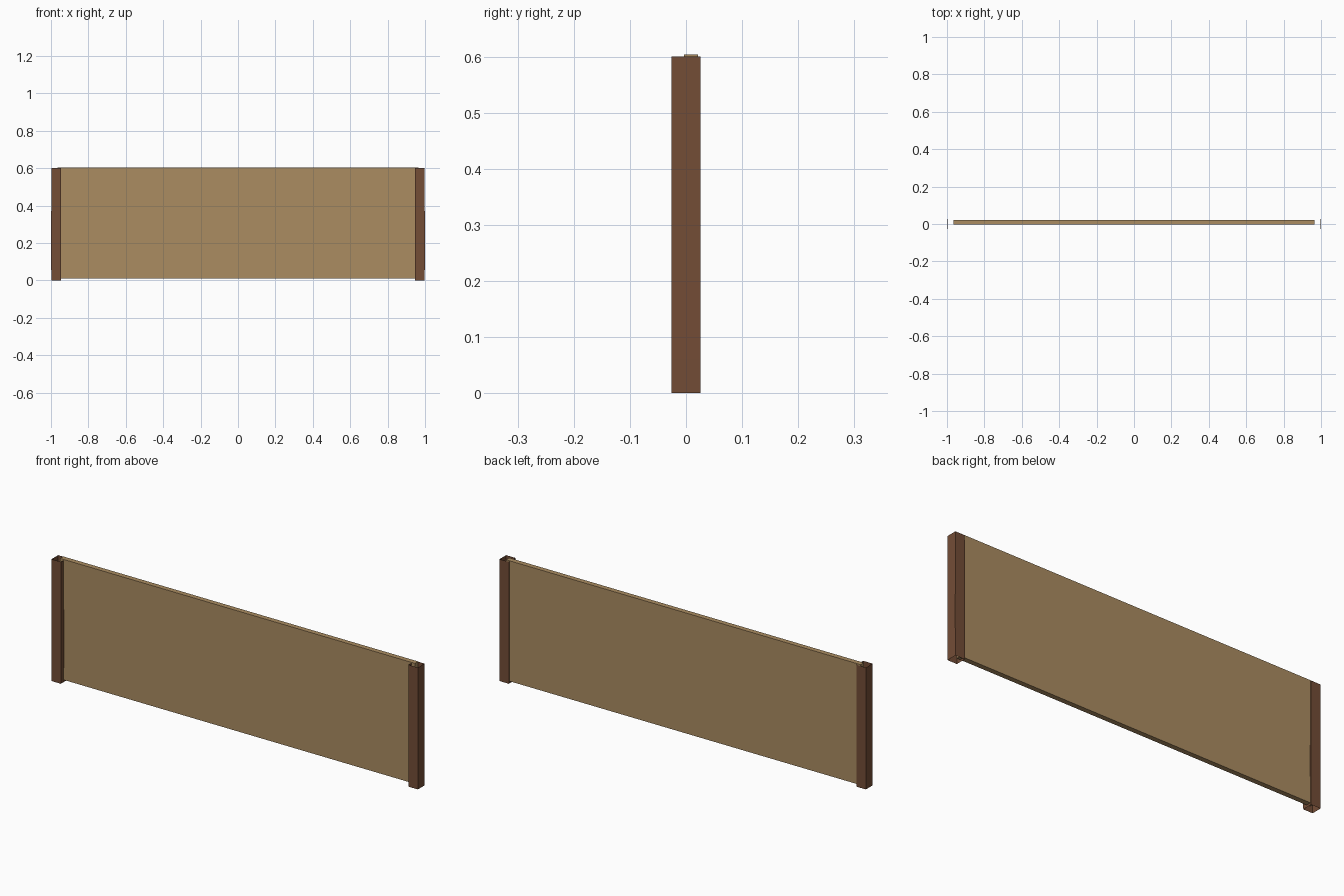
import bpy, bmesh

if "Cube" in bpy.data.objects:
    bpy.data.objects.remove(bpy.data.objects["Cube"])

def material(name, rgb):
    m = bpy.data.materials.new(name)
    m.diffuse_color = (*rgb, 1)
    m.use_nodes = True
    m.node_tree.nodes["Principled BSDF"].inputs["Base Color"].default_value = m.diffuse_color
    return m

panel_wood = material("tan panel wood", (0.405, 0.262, 0.120))
post_wood = material("dark post wood", (0.172, 0.074, 0.037))

def make_object(name, bm, mat):
    bmesh.ops.recalc_face_normals(bm, faces=bm.faces)
    me = bpy.data.meshes.new(name)
    bm.to_mesh(me)
    bm.free()
    me.materials.append(mat)
    ob = bpy.data.objects.new(name, me)
    bpy.context.collection.objects.link(ob)
    return ob

# Thin panel, set slightly towards the back and running into both posts
X, Y0, Y1, Z0, Z1 = 0.966, -0.004, 0.021, 0.011, 0.604
bm = bmesh.new()
bmesh.ops.create_cube(bm, size=1)
for v in bm.verts:
    v.co = (v.co.x * 2 * X,
            Y0 if v.co.y < 0 else Y1,
            Z0 if v.co.z < 0 else Z1)
make_object("panel", bm, panel_wood)

# Slightly uneven square posts, open at top and bottom: (height, half width)
RINGS = [(0, 0.0255), (0.06, 0.026), (0.2, 0.0268), (0.28, 0.0265),
         (0.4, 0.0258), (0.6, 0.0255)]

def post(name, side):
    bm = bmesh.new()
    rings = [[bm.verts.new((side * 0.9725 + sx * h, sy * 0.0257, z))
              for sx, sy in ((-1, -1), (1, -1), (1, 1), (-1, 1))]
             for z, h in RINGS]
    for a, b in zip(rings, rings[1:]):
        for i in range(4):
            j = (i + 1) % 4
            bm.faces.new((a[i], a[j], b[j], b[i]))
    make_object(name, bm, post_wood)

post("left_post", -1)
post("right_post", 1)
